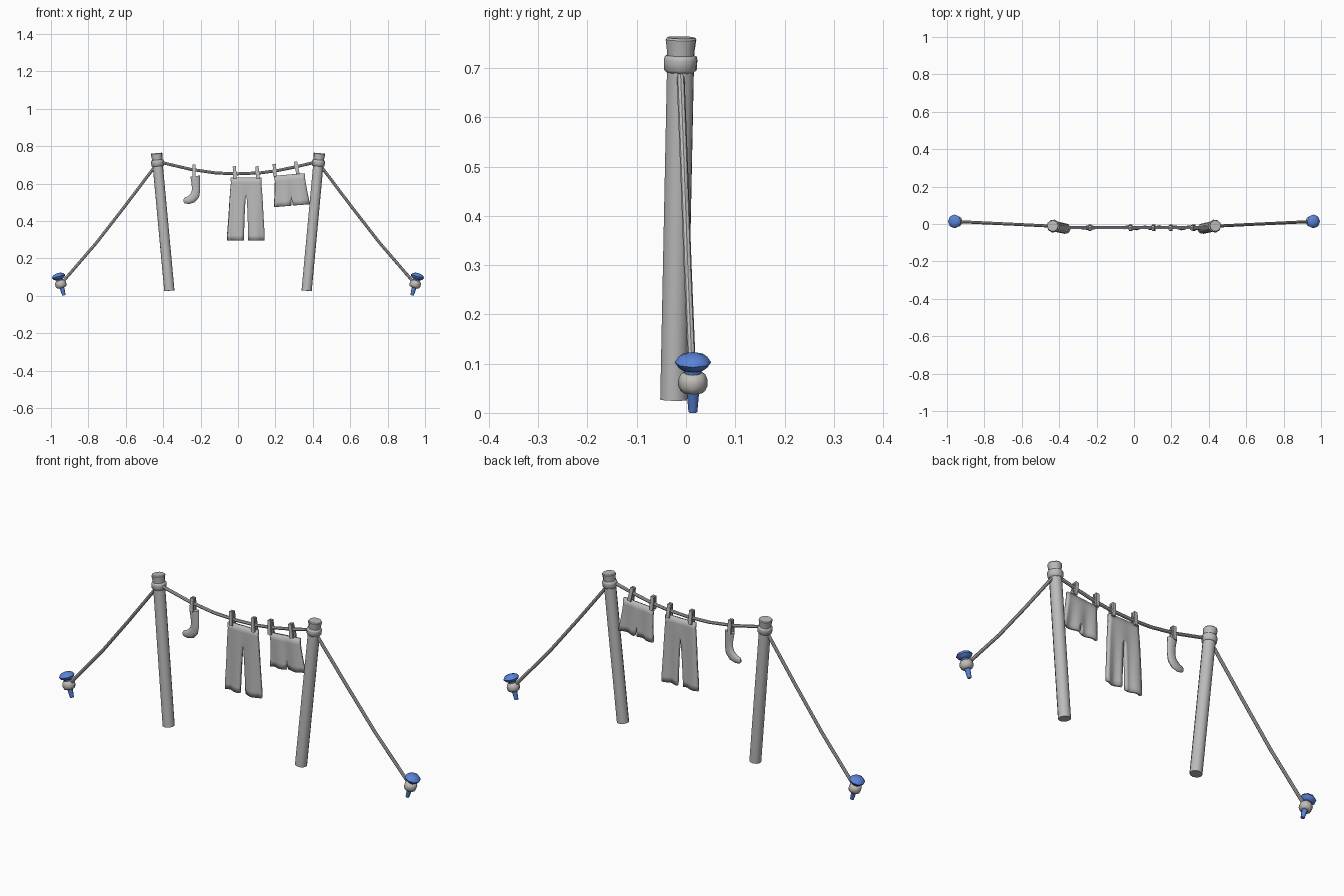
import bpy, bmesh, math
from mathutils import Vector, Matrix

cube = bpy.data.objects.get("Cube")
if cube:
    bpy.data.objects.remove(cube)


def material(name, rgb):
    m = bpy.data.materials.new(name)
    m.use_nodes = True
    m.diffuse_color = (*rgb, 1)
    m.node_tree.nodes["Principled BSDF"].inputs["Base Color"].default_value = (*rgb, 1)
    return m


GREY = material("light grey", (0.50, 0.50, 0.50))
BLUE = material("blue plastic", (0.10, 0.23, 0.68))
WARM = material("warm grey knot", (0.53, 0.51, 0.48))


def add(name, bm, mat, angle=40):
    """Turn a bmesh into a smooth shaded object."""
    bmesh.ops.recalc_face_normals(bm, faces=bm.faces)
    me = bpy.data.meshes.new(name)
    bm.to_mesh(me)
    bm.free()
    me.materials.append(mat)
    ob = bpy.data.objects.new(name, me)
    bpy.context.collection.objects.link(ob)
    bpy.ops.object.select_all(action='DESELECT')
    bpy.context.view_layer.objects.active = ob
    ob.select_set(True)
    bpy.ops.object.shade_smooth_by_angle(angle=math.radians(angle))
    return ob


def lathe(name, base, toward, profile, mat, sides=10, angle=40):
    """Spin (radius, distance) pairs about the axis from base toward a point."""
    bm = bmesh.new()
    base, axis = Vector(base), Vector(toward) - Vector(base)
    turn = axis.to_track_quat('Z', 'Y')
    rings = [[bm.verts.new(base + turn @ Vector((r * math.cos(a), r * math.sin(a), t)))
              for a in (math.tau * i / sides for i in range(sides))] for r, t in profile]
    for lo, hi in zip(rings, rings[1:]):
        for i in range(sides):
            j = (i + 1) % sides
            bm.faces.new((lo[i], lo[j], hi[j], hi[i]))
    bm.faces.new(rings[0][::-1])
    bm.faces.new(rings[-1])
    return add(name, bm, mat, angle)


def tube(name, points, radii, mat, sides=8, flat=1.0):
    """Sweep rings along a path lying roughly in the xz plane."""
    bm = bmesh.new()
    pts, rings = [Vector(p) for p in points], []
    for i, p in enumerate(pts):
        d = (pts[min(i + 1, len(pts) - 1)] - pts[max(i - 1, 0)]).normalized()
        side = d.cross(Vector((0, 1, 0))).normalized()
        depth = side.cross(d)
        rings.append([bm.verts.new(p + radii[i] * (side * math.cos(a) + depth * flat * math.sin(a)))
                      for a in (math.tau * k / sides for k in range(sides))])
    for lo, hi in zip(rings, rings[1:]):
        for i in range(sides):
            j = (i + 1) % sides
            bm.faces.new((lo[i], lo[j], hi[j], hi[i]))
    bm.faces.new(rings[0])
    bm.faces.new(rings[-1])
    return add(name, bm, mat)


def legwear(name, origin, tilt, rows, wave):
    """Mirrored cloth sheet: rows are (drop, inner x, outer x); inner 0 joins."""
    bm = bmesh.new()
    cols = 6
    for s in (-1, 1):
        grid = []
        for drop, inner, outer in rows:
            line = []
            for c in range(cols + 1):
                x = s * (inner + (outer - inner) * c / cols)
                y = wave * drop / rows[-1][0] * math.sin(x * 75 + 0.8)
                line.append(bm.verts.new((x, y, -drop)))
            grid.append(line)
        for a, b in zip(grid, grid[1:]):
            for c in range(cols):
                bm.faces.new((a[c], a[c + 1], b[c + 1], b[c]))
    bmesh.ops.remove_doubles(bm, verts=bm.verts, dist=0.0005)
    bm.transform(Matrix.Translation(origin) @ Matrix.Rotation(tilt, 4, 'Y'))
    ob = add(name, bm, GREY)
    thick = ob.modifiers.new("cloth thickness", 'SOLIDIFY')
    thick.thickness, thick.offset = 0.014, 0
    return ob


ROPE_Y = -0.02
for s, side in ((-1, "right"), (1, "left")):
    # Leaning pole with binding and flared cap
    foot, head = Vector((s * 0.367, -0.025, 0.027)), Vector((s * 0.435, -0.01, 0.762))
    length = (head - foot).length
    lathe(side + "_pole", foot, head, [(0.028, 0), (0.028, length - 0.04)], GREY, 12)
    lathe(side + "_pole_cap", foot, head,
          [(0.027, length - 0.05), (0.029, length - 0.025), (0.032, length - 0.004),
           (0.029, length)], GREY, 10)
    lathe(side + "_pole_binding", foot, head,
          [(0.027, length - 0.072), (0.034, length - 0.066), (0.035, length - 0.045),
           (0.033, length - 0.038), (0.027, length - 0.036)], GREY, 10, 60)
    # Guy rope and ground stake
    tube(side + "_guy_rope", [(s * 0.43, -0.012, 0.71), (s * 0.607, -0.003, 0.476),
                              (s * 0.757, 0.004, 0.283), (s * 0.945, 0.013, 0.065)],
         [0.008] * 4, GREY)
    tip, top = (s * 0.93, 0.014, 0.002), (s * 0.965, 0.014, 0.122)
    lathe(side + "_stake", tip, top,
          [(0.009, 0), (0.013, 0.045), (0.017, 0.075), (0.018, 0.089), (0.029, 0.093),
           (0.037, 0.105), (0.029, 0.117), (0.012, 0.123)], BLUE, 8, 50)
    lathe(side + "_stake_knot", tip, top,
          [(0.016, 0.042), (0.025, 0.044), (0.030, 0.056), (0.030, 0.068),
           (0.025, 0.080), (0.016, 0.083)], WARM, 8, 70)

# Sagging clothes line
line = [(-0.43, 0.715), (-0.39, 0.708), (-0.254, 0.676), (-0.115, 0.656), (0, 0.652),
        (0.12, 0.657), (0.21, 0.669), (0.313, 0.690), (0.43, 0.718)]
tube("clothes_line", [(x, ROPE_Y, z) for x, z in line], [0.008] * len(line), GREY)

# Pegs: two prongs spreading at the top
for i, (x, z, tilt) in enumerate(((-0.235, 0.668, 0), (-0.018, 0.658, -0.04),
                                  (0.104, 0.658, -0.08), (0.196, 0.671, -0.06),
                                  (0.314, 0.684, -0.2))):
    bm = bmesh.new()
    for s in (-1, 1):
        m = (Matrix.Translation((x, ROPE_Y + s * 0.009, z)) @ Matrix.Rotation(tilt, 4, 'Y')
             @ Matrix.Rotation(s * 0.08, 4, 'X') @ Matrix.Diagonal((0.018, 0.009, 0.068, 1)))
        bmesh.ops.create_cube(bm, size=1, matrix=m)
    add("peg_%d" % (i + 1), bm, GREY, 30)

# Hanging clothes
legwear("trousers", (0.043, ROPE_Y, 0.633), 0,
        [(0, 0, 0.083), (0.03, 0, 0.081), (0.06, 0, 0.084), (0.09, 0, 0.086),
         (0.12, 0.004, 0.088), (0.18, 0.008, 0.091), (0.25, 0.011, 0.095),
         (0.31, 0.013, 0.099), (0.337, 0.014, 0.098)], 0.007)
legwear("shorts", (0.275, ROPE_Y, 0.648), -0.08,
        [(0, 0, 0.083), (0.03, 0, 0.081), (0.07, 0, 0.084), (0.11, 0, 0.088),
         (0.14, 0.002, 0.092), (0.167, 0.005, 0.094)], 0.007)
tube("sock", [(x, ROPE_Y, z) for x, z in
              ((-0.229, 0.640), (-0.225, 0.600), (-0.224, 0.565), (-0.230, 0.537),
               (-0.246, 0.519), (-0.266, 0.510), (-0.284, 0.510), (-0.291, 0.511))],
     [0.026, 0.023, 0.022, 0.024, 0.024, 0.020, 0.016, 0.008], GREY, 10, 0.5)
